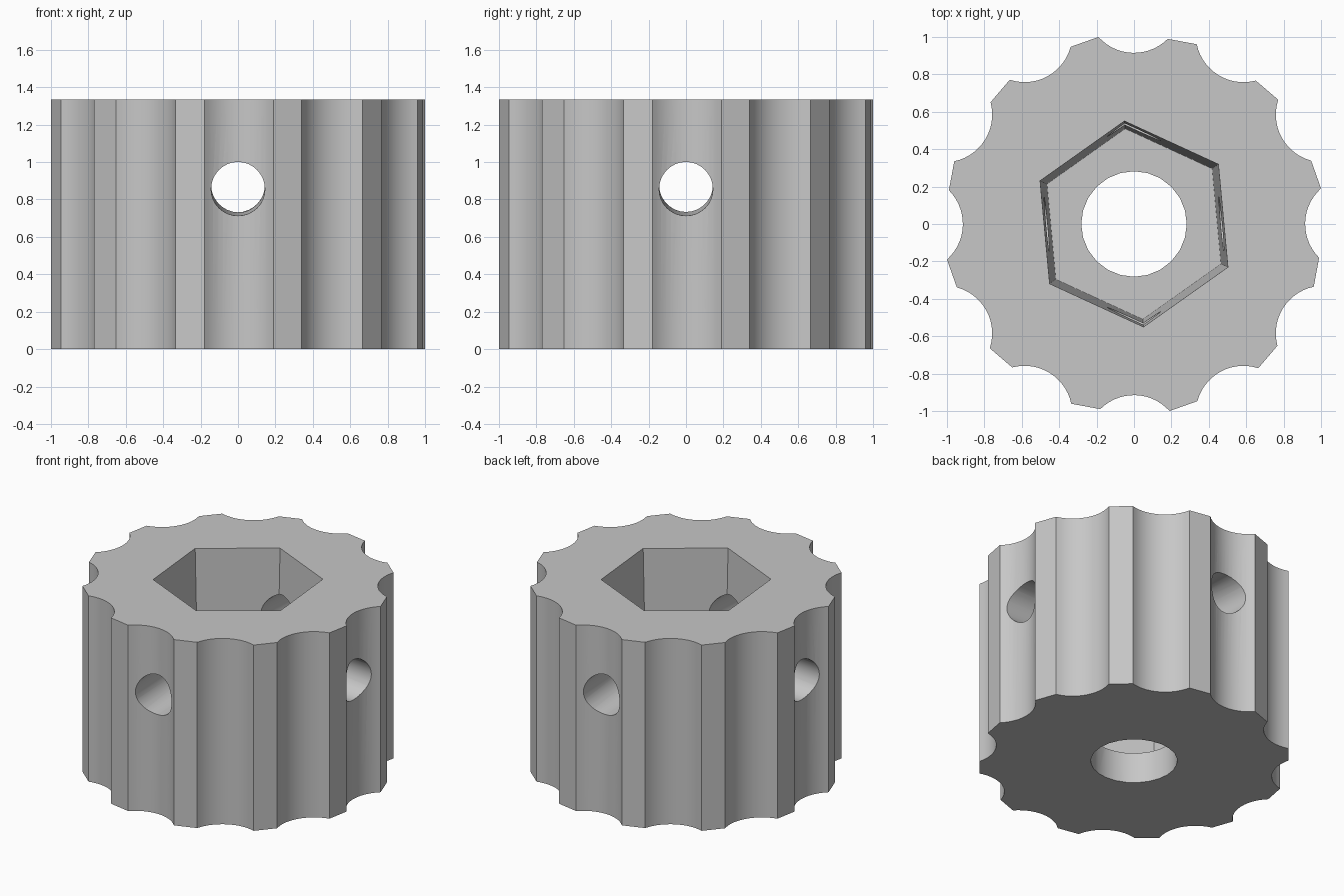
import bpy
import bmesh
from math import atan2, cos, sin, radians, tau
from mathutils import Matrix, Vector

HEIGHT = 1.335
FLUTES = 12
ARC_STEPS = 14
FLUTE_CENTRE = Vector((0, 1.17))
FLUTE_RADIUS = 0.255
FLOOR_Z = 0.22

cube = bpy.data.objects.get("Cube")
if cube:
    bpy.data.objects.remove(cube, do_unlink=True)

grey = bpy.data.materials.new("plain grey")
grey.use_nodes = True
grey.diffuse_color = (0.57, 0.57, 0.57, 1)
grey.node_tree.nodes["Principled BSDF"].inputs["Base Color"].default_value = grey.diffuse_color


def add_object(name, bm):
    bmesh.ops.recalc_face_normals(bm, faces=bm.faces)
    mesh = bpy.data.meshes.new(name)
    bm.to_mesh(mesh)
    bm.free()
    mesh.materials.append(grey)
    obj = bpy.data.objects.new(name, mesh)
    bpy.context.collection.objects.link(obj)
    return obj


def cone_cutter(name, sides, r_low, r_high, depth, matrix):
    bm = bmesh.new()
    bmesh.ops.create_cone(bm, cap_ends=True, segments=sides, radius1=r_low,
                          radius2=r_high, depth=depth, matrix=matrix)
    obj = add_object(name, bm)
    obj.hide_render = True
    return obj


# Fluted body: one scalloped arc repeated around, with a flat land between arcs
bm = bmesh.new()
start = atan2(-0.18, 0.18)
end = atan2(-0.17, -0.19)
outline = []
for k in range(FLUTES):
    turn = Matrix.Rotation(k * tau / FLUTES, 2)
    for i in range(ARC_STEPS + 1):
        a = start + (end - start) * i / ARC_STEPS
        p = turn @ (FLUTE_CENTRE + FLUTE_RADIUS * Vector((cos(a), sin(a))))
        outline.append(bm.verts.new((p.x, p.y, 0)))
base = bm.faces.new(outline)
top = bmesh.ops.extrude_face_region(bm, geom=[base])["geom"]
bmesh.ops.translate(bm, vec=(0, 0, HEIGHT),
                    verts=[g for g in top if isinstance(g, bmesh.types.BMVert)])
knob = add_object("fluted_knob_body", bm)

# Drafted hexagonal pocket, widening towards the top
pocket_top = 1.45
draft = 0.0365
r_floor = 0.512
depth = pocket_top - FLOOR_Z
pocket_place = (Matrix.Translation((0, 0, FLOOR_Z + depth / 2))
                @ Matrix.Rotation(radians(5.3), 4, "Z"))
cutters = [cone_cutter("hex_pocket_cutter", 6, r_floor, r_floor + draft * depth,
                       depth, pocket_place)]

# Round bore through the floor
cutters.append(cone_cutter("bore_cutter", 24, 0.282, 0.282, 1, Matrix()))

# Four radial holes, rising slightly towards the middle
for k in range(4):
    place = (Matrix.Rotation(k * tau / 4, 4, "Z")
             @ Matrix.Translation((0, -0.915, 0.857))
             @ Matrix.Rotation(radians(-90 + 2.6), 4, "X"))
    cutters.append(cone_cutter("side_hole_cutter", 32, 0.144, 0.144, 1.4, place))

for cutter in cutters:
    mod = knob.modifiers.new("cut", "BOOLEAN")
    mod.operation = "DIFFERENCE"
    mod.solver = "EXACT"
    mod.object = cutter

bpy.context.view_layer.objects.active = knob
for obj in bpy.context.selected_objects:
    obj.select_set(False)
knob.select_set(True)
for mod in list(knob.modifiers):
    bpy.ops.object.modifier_apply(modifier=mod.name)
for cutter in cutters:
    bpy.data.objects.remove(cutter, do_unlink=True)

bpy.ops.object.shade_smooth_by_angle(angle=radians(25))
